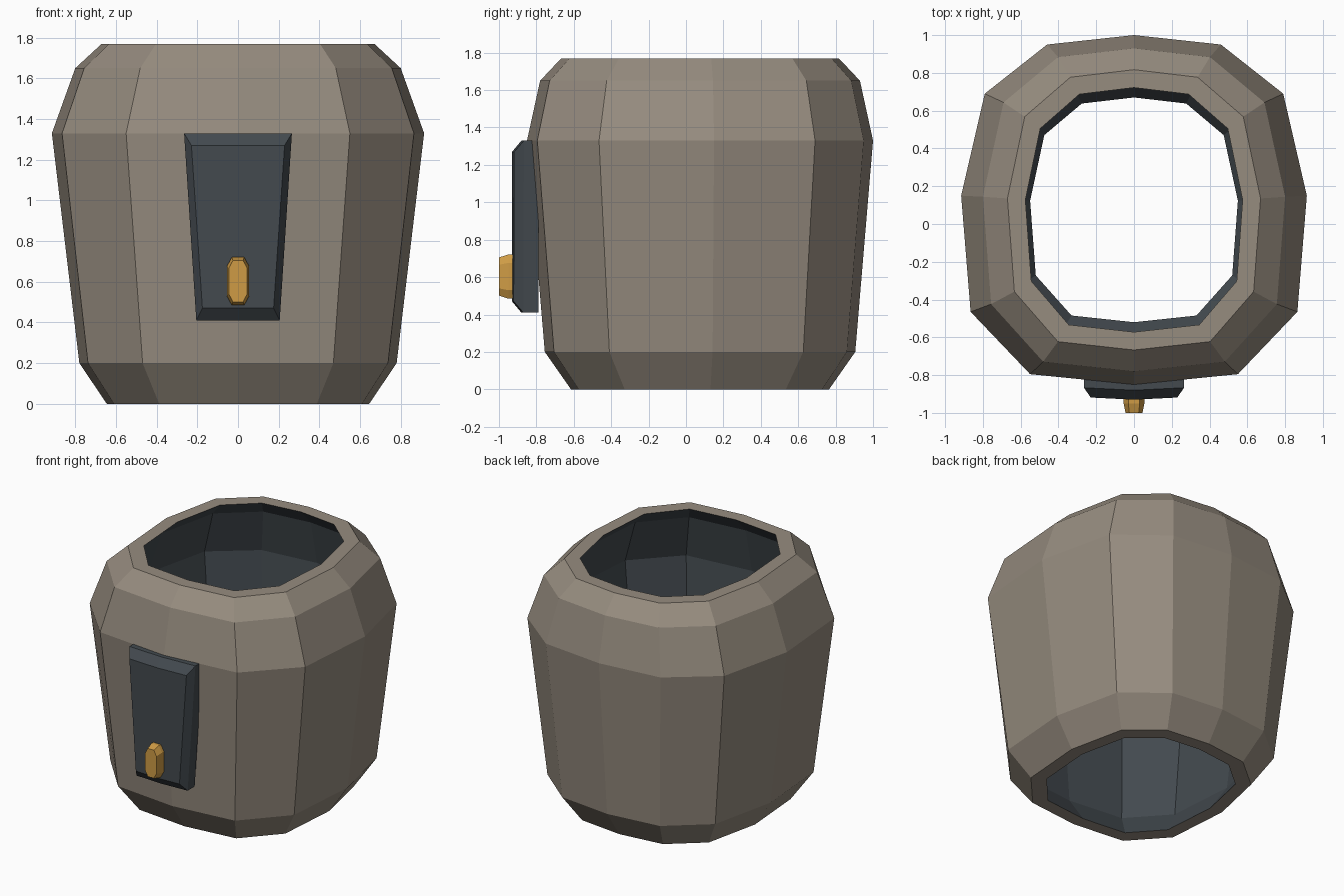
import bpy
import bmesh

cube = bpy.data.objects.get("Cube")
if cube:
    bpy.data.objects.remove(cube, do_unlink=True)


def material(name, rgb):
    m = bpy.data.materials.new(name)
    m.use_nodes = True
    m.diffuse_color = (*rgb, 1)
    m.node_tree.nodes["Principled BSDF"].inputs["Base Color"].default_value = (*rgb, 1)
    return m


TAN = material("warm tan", (0.305, 0.262, 0.212))
DARK = material("dark slate", (0.056, 0.068, 0.078))
GOLD = material("gold", (0.62, 0.33, 0.06))


def loft(name, rings, mats, closed=False, band_material=None):
    """Skin a list of rings; join the last to the first when closed, else cap the ends."""
    bm = bmesh.new()
    loops = [[bm.verts.new(p) for p in ring] for ring in rings]
    n = len(loops[0])
    for k in range(len(loops) if closed else len(loops) - 1):
        a, b = loops[k], loops[(k + 1) % len(loops)]
        for i in range(n):
            j = (i + 1) % n
            face = bm.faces.new((a[i], a[j], b[j], b[i]))
            if band_material:
                face.material_index = band_material(k)
    if not closed:
        bm.faces.new(loops[0])
        bm.faces.new(loops[-1])
    bmesh.ops.recalc_face_normals(bm, faces=bm.faces)
    mesh = bpy.data.meshes.new(name)
    bm.to_mesh(mesh)
    bm.free()
    for m in mats:
        mesh.materials.append(m)
    obj = bpy.data.objects.new(name, mesh)
    bpy.context.collection.objects.link(obj)
    return obj


# Hollow faceted body: half outline at the widest level, mirrored to twelve sides
half = [(0, 1), (0.46, 0.95), (0.79, 0.69), (0.915, 0.15),
        (0.865, -0.465), (0.55, -0.795), (0, -0.85)]
outline = half + [(-x, y) for x, y in half[-2:0:-1]]
MID_Y, HALF_X, HALF_Y = 0.075, 0.915, 0.925


def body_ring(z, rx, ry):
    return [(x * rx / HALF_X, MID_Y + (y - MID_Y) * ry / HALF_Y, z) for x, y in outline]


levels = [(0, 0.645, 0.69), (0.2, 0.78, 0.83), (1.33, 0.915, 0.925),
          (1.65, 0.80, 0.855), (1.77, 0.67, 0.742)]
WALL = 0.095
outer = [body_ring(*lv) for lv in levels]
inner = [body_ring(z, rx - WALL, ry - WALL) for z, rx, ry in reversed(levels)]
# bands past the top rim and before the bottom rim form the dark lining
loft("body_shell", outer + inner, [TAN, DARK], closed=True,
     band_material=lambda k: 1 if 5 <= k <= 8 else 0)


# Tapered front panel, bent slightly to follow the body
def panel_ring(y, inset):
    top, bottom = 1.33 - inset, 0.41 + inset
    wt, wb = 0.265 - 0.6 * inset, 0.205 - 0.5 * inset
    pts = [(-wb, bottom), (0, bottom), (wb, bottom), (wt, top), (0, top), (-wt, top)]
    return [(x, y + 0.05 * abs(x), z) for x, z in pts]


loft("front_panel", [panel_ring(-0.80, 0), panel_ring(-0.88, 0), panel_ring(-0.93, 0.06)],
     [DARK])


# Chamfered clasp on the panel
def clasp_ring(y, w, h):
    quarter = [(w, 0.62 * h), (0.55 * w, h)]
    pts = quarter + [(-x, z) for x, z in reversed(quarter)]
    pts += [(-x, -z) for x, z in pts]
    return [(x, y, 0.603 + z) for x, z in pts]


loft("clasp", [clasp_ring(-0.90, 0.055, 0.118), clasp_ring(-0.95, 0.055, 0.118),
               clasp_ring(-1.0, 0.045, 0.102)], [GOLD])
